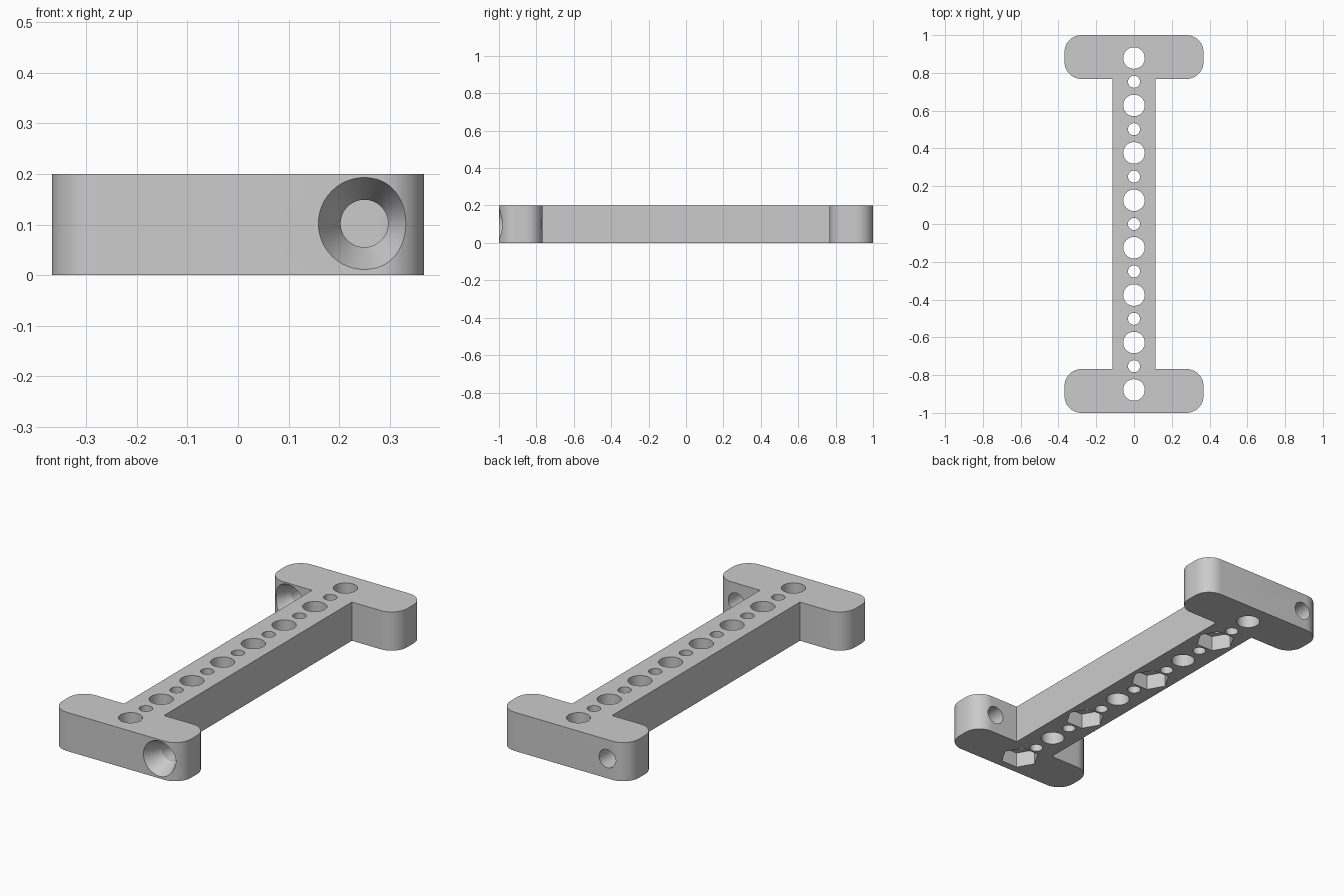
import bpy
import bmesh
from math import pi, cos, sin, radians
from mathutils import Matrix, Vector

cube = bpy.data.objects.get("Cube")
if cube:
    bpy.data.objects.remove(cube, do_unlink=True)

HEIGHT = 0.2
HALF_W, HALF_L = 0.368, 1.0      # flange half width, overall half length
WEB, INNER = 0.114, 0.768        # web half width, flange inner face
FILLET = 0.09
PITCH = 0.251                    # spacing of equal holes

grey = bpy.data.materials.new("plain grey")
grey.use_nodes = True
grey.diffuse_color = (0.6, 0.6, 0.6, 1)
grey.node_tree.nodes["Principled BSDF"].inputs["Base Color"].default_value = (0.6, 0.6, 0.6, 1)


def make_object(name, bm):
    bmesh.ops.recalc_face_normals(bm, faces=bm.faces)
    mesh = bpy.data.meshes.new(name)
    bm.to_mesh(mesh)
    bm.free()
    mesh.materials.append(grey)
    obj = bpy.data.objects.new(name, mesh)
    bpy.context.collection.objects.link(obj)
    return obj


def arc(cx, cy, start):
    steps = 12
    return [(cx + FILLET * cos(radians(start + 90 * i / steps)),
             cy + FILLET * sin(radians(start + 90 * i / steps))) for i in range(steps + 1)]


def prism(bm, x, y, radius, sides, z0, z1):
    bmesh.ops.create_cone(bm, cap_ends=True, segments=sides, radius1=radius, radius2=radius,
                          depth=z1 - z0, matrix=Matrix.Translation((x, y, (z0 + z1) / 2)))


def lathe_y(bm, x, z, profile, sides=48):
    # stack of rings along y, closed at both ends
    rings = [[bm.verts.new((x + r * cos(2 * pi * i / sides), y, z + r * sin(2 * pi * i / sides)))
              for i in range(sides)] for r, y in profile]
    for a, b in zip(rings, rings[1:]):
        for i in range(sides):
            j = (i + 1) % sides
            bm.faces.new((a[i], a[j], b[j], b[i]))
    bm.faces.new(rings[0])
    bm.faces.new(rings[-1])


# I-shaped body: one quadrant mirrored into a full outline, then extruded
quadrant = ([(WEB, INNER)] + arc(HALF_W - FILLET, INNER + FILLET, -90)
            + arc(HALF_W - FILLET, HALF_L - FILLET, 0))
half = quadrant + [(-x, y) for x, y in reversed(quadrant)]
outline = half + [(-x, -y) for x, y in half]
bm = bmesh.new()
base = bm.faces.new([bm.verts.new((x, y, 0)) for x, y in outline])
top = bmesh.ops.extrude_face_region(bm, geom=[base])
bmesh.ops.translate(bm, vec=Vector((0, 0, HEIGHT)),
                    verts=[v for v in top["geom"] if isinstance(v, bmesh.types.BMVert)])
body = make_object("drilled_bracket", bm)

# Alternating large and small vertical holes
holes = bmesh.new()
for i in range(8):
    prism(holes, 0, (i - 3.5) * PITCH, 0.057, 48, -0.1, 0.3)
for i in range(7):
    prism(holes, 0, (i - 3) * PITCH, 0.032, 32, -0.1, 0.3)

# Hexagonal nut pockets underneath every second large hole
pockets = bmesh.new()
for i in range(0, 8, 2):
    prism(pockets, 0, (i - 3.5) * PITCH, 0.095, 6, -0.1, 0.08)
# turn each hexagon so that its corners point along x
first = min(pockets.verts, key=lambda v: v.co.y).co
if abs(first.x) < 0.001:
    for i in range(0, 8, 2):
        y = (i - 3.5) * PITCH
        bmesh.ops.rotate(pockets, cent=(0, y, 0), matrix=Matrix.Rotation(pi / 6, 3, 'Z'),
                         verts=[v for v in pockets.verts if abs(v.co.y - y) < PITCH / 2])

# Countersunk screw holes, one through each flange
screws = bmesh.new()
SLOPE = (0.091 - 0.047) / 0.09
for x, face in ((0.25, -HALF_L), (-0.25, INNER)):
    lathe_y(screws, x, 0.102, [(0.091 + SLOPE * 0.015, face - 0.015),
                               (0.047, face + 0.09), (0.047, face + 0.3)])

# Cut everything out of the body
for name, bm in (("round_hole_cutter", holes), ("nut_pocket_cutter", pockets),
                 ("screw_hole_cutter", screws)):
    cutter = make_object(name, bm)
    cutter.hide_render = True
    bpy.ops.object.select_all(action='DESELECT')
    body.select_set(True)
    bpy.context.view_layer.objects.active = body
    mod = body.modifiers.new(name, 'BOOLEAN')
    mod.operation = 'DIFFERENCE'
    mod.solver = 'EXACT'
    mod.object = cutter
    bpy.ops.object.modifier_apply(modifier=mod.name)
    bpy.data.objects.remove(cutter, do_unlink=True)

bpy.ops.object.shade_smooth_by_angle(angle=radians(18))
